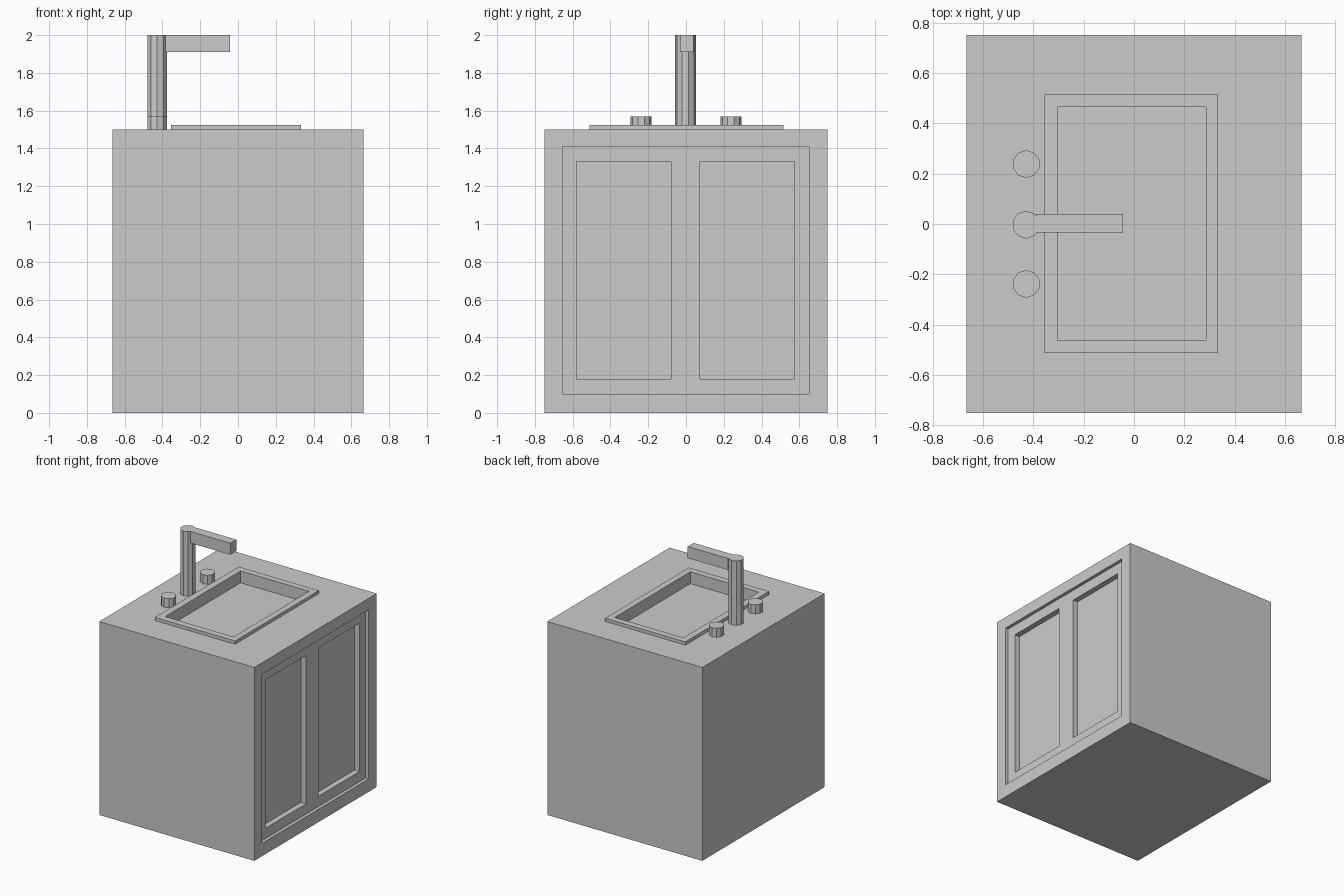
import bpy, bmesh, math
from mathutils import Matrix

if "Cube" in bpy.data.objects:
    bpy.data.objects.remove(bpy.data.objects["Cube"])


def add_object(name, bm):
    mesh = bpy.data.meshes.new(name)
    bm.to_mesh(mesh)
    bm.free()
    ob = bpy.data.objects.new(name, mesh)
    bpy.context.collection.objects.link(ob)
    return ob


def box(name, x, y, z):
    """Box from (min, max) pairs."""
    bm = bmesh.new()
    bmesh.ops.create_cube(bm, size=1)
    for v in bm.verts:
        v.co = [(lo + hi) / 2 + c * (hi - lo) for c, (lo, hi) in zip(v.co, (x, y, z))]
    return add_object(name, bm)


def prism(name, x, y, z, radius, sides=10):
    """Upright faceted cylinder."""
    bm = bmesh.new()
    mat = Matrix.Translation((x, y, sum(z) / 2)) @ Matrix.Rotation(math.pi / sides * 0, 4, 'Z')
    bmesh.ops.create_cone(bm, cap_ends=True, segments=sides, radius1=radius,
                          radius2=radius, depth=z[1] - z[0], matrix=mat)
    return add_object(name, bm)


def cut(ob, cutter):
    mod = ob.modifiers.new("cut", 'BOOLEAN')
    mod.operation = 'DIFFERENCE'
    mod.solver = 'EXACT'
    mod.object = cutter
    bpy.context.view_layer.objects.active = ob
    bpy.ops.object.modifier_apply(modifier=mod.name)


# Cabinet body and raised basin rim
cabinet = box("cabinet", (-0.665, 0.665), (-0.75, 0.75), (0, 1.5))
rim = box("basin_rim", (-0.355, 0.333), (-0.512, 0.515), (1.5, 1.525))

# Cutters: basin hollow, door frame recess, two door panels
basin = box("basin_cutter", (-0.303, 0.285), (-0.46, 0.465), (1.433, 1.7))
frame = box("frame_cutter", (0.64, 0.8), (-0.655, 0.65), (0.10, 1.41))
panels = [box("panel_cutter", (0.597, 0.8), y, (0.18, 1.33))
          for y in ((-0.58, -0.08), (0.075, 0.575))]
cut(rim, basin)
for cutter in [basin, frame] + panels:
    cut(cabinet, cutter)
    bpy.data.objects.remove(cutter)

# Tap: post, spout and two knobs
prism("tap_post", -0.428, -0.003, (1.5, 2.0), 0.055)
box("tap_spout", (-0.39, -0.043), (-0.033, 0.04), (1.91, 2.0))
for side, name in ((-1, "left_knob"), (1, "right_knob")):
    prism(name, -0.428, side * 0.238, (1.5, 1.57), 0.055)
